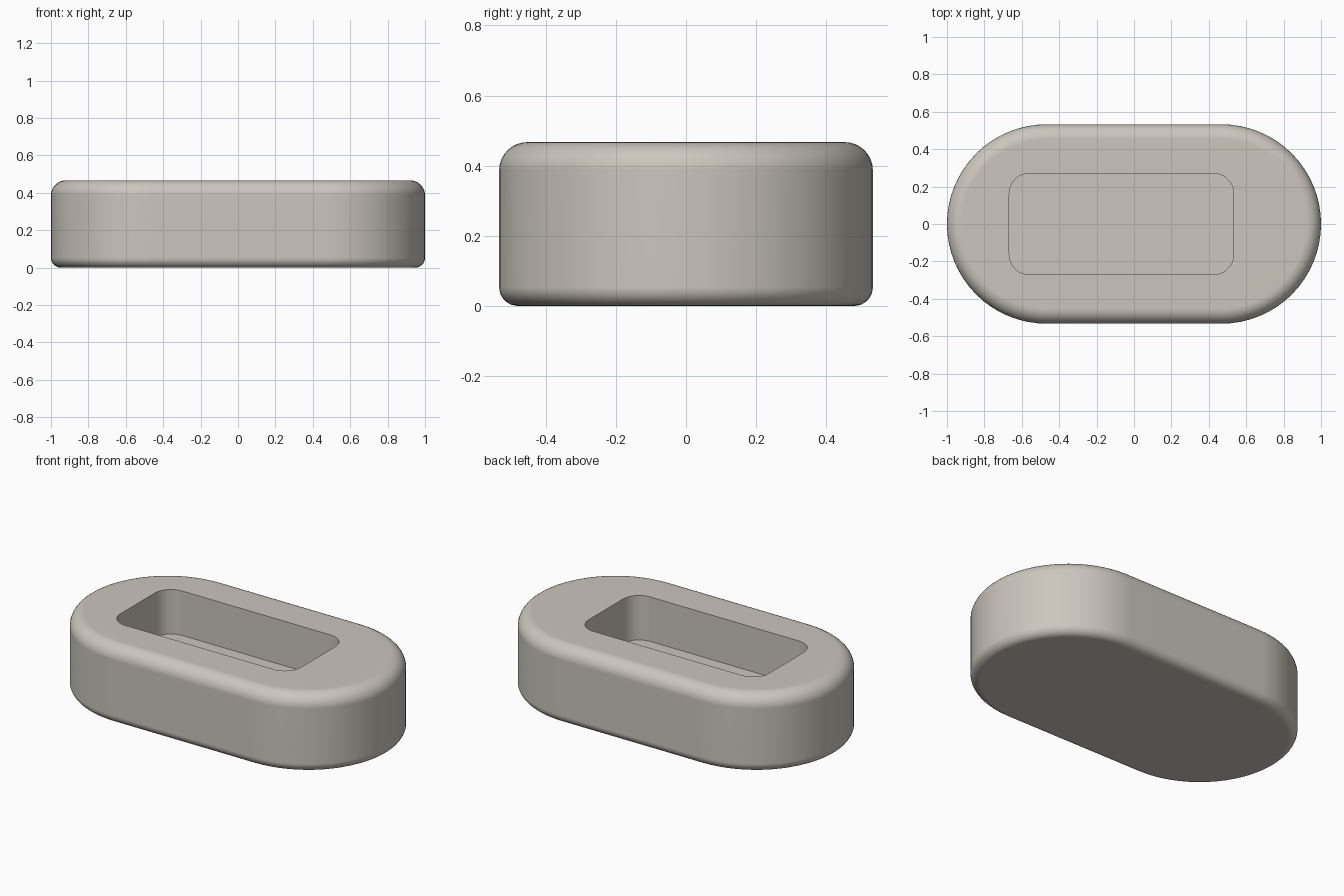
import bpy, bmesh, math
from math import sin, cos, pi

if "Cube" in bpy.data.objects:
    bpy.data.objects.remove(bpy.data.objects["Cube"])

HX, HY, H = 1.0, 0.533, 0.467      # half length, half width, height
TOP_R, BOTTOM_R = 0.08, 0.053      # edge fillets
SEG = 16                           # segments per quarter corner
FILLET = 8

bm = bmesh.new()


def ring(hx, hy, r, z, cx=0.0):
    """Rounded rectangle loop of vertices."""
    verts = []
    for k, (sx, sy) in enumerate([(1, 1), (-1, 1), (-1, -1), (1, -1)]):
        for i in range(SEG + 1):
            a = (k + i / SEG) * pi / 2
            verts.append(bm.verts.new((cx + sx * (hx - r) + r * cos(a),
                                       sy * (hy - r) + r * sin(a), z)))
    return verts


def outer(inset, z):
    return ring(HX - inset, HY - inset, HY - inset, z)


rings = []
# Rounded lower edge
for i in range(FILLET + 1):
    a = i / FILLET * pi / 2
    rings.append(outer(BOTTOM_R * (1 - sin(a)), BOTTOM_R * (1 - cos(a))))
# Rounded upper edge
for i in range(FILLET + 1):
    a = i / FILLET * pi / 2
    rings.append(outer(TOP_R * (1 - cos(a)), H - TOP_R * (1 - sin(a))))
# Pocket rim and pocket floor
for z in (H, 0.2):
    rings.append(ring(0.6, 0.27, 0.107, z, cx=-0.067))

# Skin the loops and cap the underside and the pocket floor
for low, high in zip(rings, rings[1:]):
    n = len(low)
    for i in range(n):
        j = (i + 1) % n
        bm.faces.new((low[i], low[j], high[j], high[i]))
bm.faces.new(rings[0][::-1])
bm.faces.new(rings[-1])
bmesh.ops.remove_doubles(bm, verts=bm.verts, dist=0.0001)
bmesh.ops.recalc_face_normals(bm, faces=bm.faces)

mesh = bpy.data.meshes.new("pocketed_body")
bm.to_mesh(mesh)
bm.free()
body = bpy.data.objects.new("pocketed_body", mesh)
bpy.context.collection.objects.link(body)

mat = bpy.data.materials.new("warm grey")
mat.diffuse_color = (0.60, 0.565, 0.51, 1)
mat.use_nodes = True
mat.node_tree.nodes["Principled BSDF"].inputs["Base Color"].default_value = mat.diffuse_color
mesh.materials.append(mat)

# Smooth fillets, crisp pocket edges, flat large faces
bpy.context.view_layer.objects.active = body
body.select_set(True)
bpy.ops.object.shade_smooth_by_angle(angle=math.radians(30))
flat = body.modifiers.new("flat_faces", 'WEIGHTED_NORMAL')
flat.keep_sharp = True
